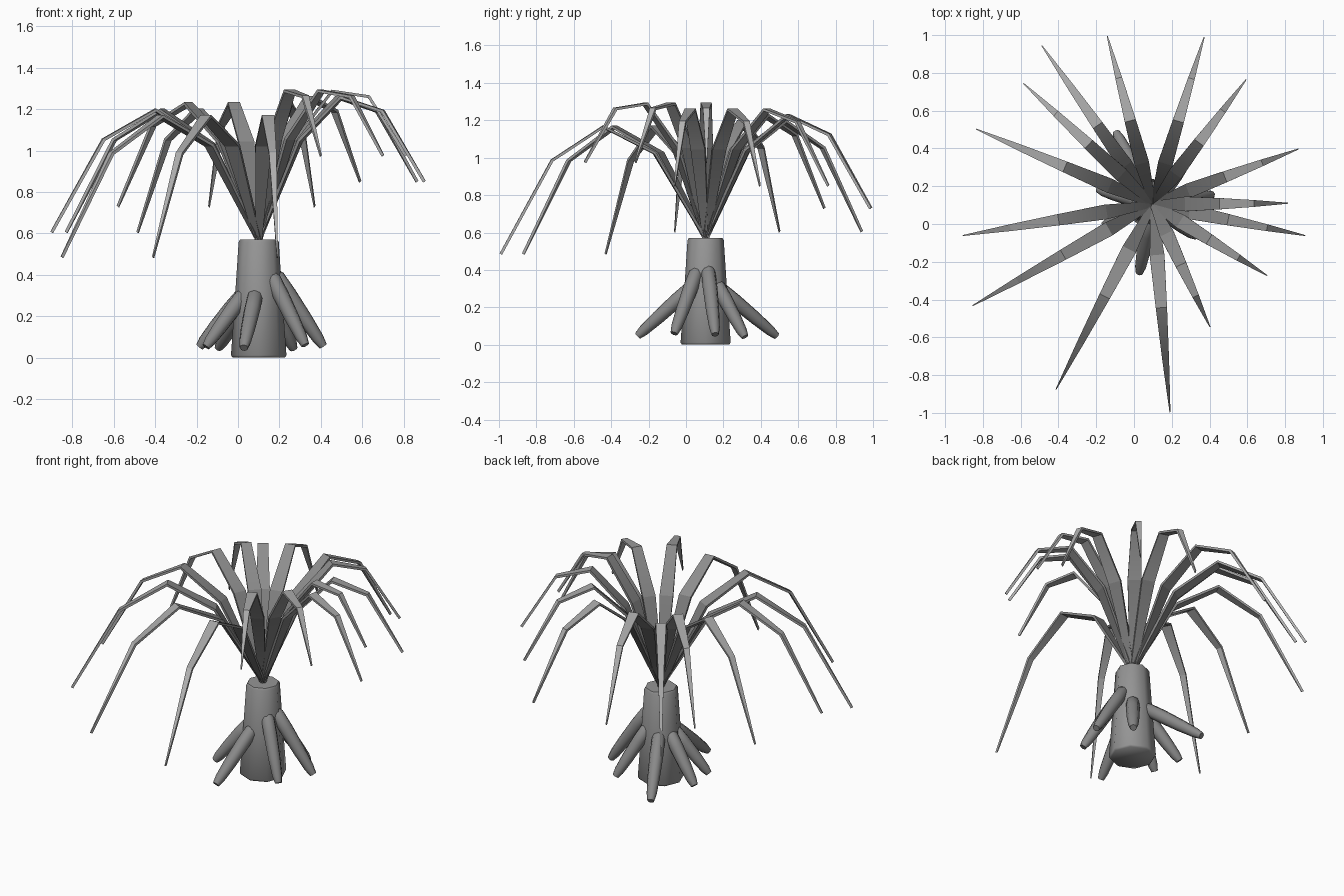
import bpy, bmesh, math
from mathutils import Vector

if "Cube" in bpy.data.objects:
    bpy.data.objects.remove(bpy.data.objects["Cube"])

C = Vector((0.10, 0.105, 0.0))   # plant axis


def grey(name, v):
    m = bpy.data.materials.new(name)
    m.diffuse_color = (v, v, v, 1)
    m.use_nodes = True
    m.node_tree.nodes["Principled BSDF"].inputs["Base Color"].default_value = m.diffuse_color
    return m


BARK = grey("bark", 0.30)
ROOT = grey("root_bark", 0.25)
LEAF = [grey(f"leaf_shade_{i}", v) for i, v in enumerate((0.21, 0.27, 0.36, 0.44))]


def finish(name, bm, angle, mats):
    bmesh.ops.recalc_face_normals(bm, faces=bm.faces)
    me = bpy.data.meshes.new(name)
    bm.to_mesh(me)
    bm.free()
    for m in mats:
        me.materials.append(m)
    ob = bpy.data.objects.new(name, me)
    bpy.context.collection.objects.link(ob)
    bpy.ops.object.select_all(action='DESELECT')
    bpy.context.view_layer.objects.active = ob
    ob.select_set(True)
    bpy.ops.object.shade_smooth_by_angle(angle=math.radians(angle))
    return ob


def lathe(name, start, end, profile, sides, angle, mat):
    """Closed tube from start to end; profile = (fraction along, radius)."""
    bm = bmesh.new()
    axis = end - start
    q = axis.to_track_quat('Z', 'Y')
    rings = []
    for t, r in profile:
        rings.append([bm.verts.new(start + axis * t + q @ Vector(
            (r * math.cos(2 * math.pi * i / sides), r * math.sin(2 * math.pi * i / sides), 0)))
            for i in range(sides)])
    for a, b in zip(rings, rings[1:]):
        for i in range(sides):
            j = (i + 1) % sides
            bm.faces.new((a[i], a[j], b[j], b[i]))
    bm.faces.new(rings[0][::-1])
    bm.faces.new(rings[-1])
    return finish(name, bm, angle, [mat])


# Trunk
lathe("trunk", C, C + Vector((0, 0, 0.57)),
      [(0, 0.126), (0.02, 0.134), (0.5, 0.115), (0.98, 0.097), (1, 0.09)], 8, 60, BARK)

# Prop roots: tip positions around the trunk, and the height where each joins
roots = [(0.03, -0.25, 0.055, 0.31), (0.32, -0.06, 0.07, 0.40), (0.405, 0.155, 0.065, 0.41),
         (0.265, 0.31, 0.05, 0.33), (-0.09, 0.475, 0.055, 0.31), (-0.18, 0.18, 0.06, 0.31),
         (-0.15, 0.0, 0.06, 0.31)]
for n, (x, y, z, top) in enumerate(roots):
    d = Vector((x - C.x, y - C.y, 0)).normalized()
    start = C + d * 0.075 + Vector((0, 0, top))
    lathe(f"root_{n + 1}", start, Vector((x, y, z)),
          [(0, 0.025), (0.06, 0.038), (0.3, 0.040), (0.65, 0.036), (0.92, 0.029), (1.03, 0.02)],
          8, 60, ROOT)

# Leaves: tip x, y, z; each arcs over from the trunk top, darker near the heart
tips = [(0.19, -0.99, .485), (-0.41, -0.87, .485), (-0.85, -0.43, .485),
        (-0.90, -0.06, .605), (-0.83, 0.50, .605), (-0.485, 0.94, .605),
        (-0.58, 0.74, .73), (-0.14, 0.99, .73), (0.37, 0.985, .73),
        (0.59, 0.76, .85), (0.865, 0.395, .85), (0.90, -0.06, .85),
        (0.81, 0.11, .975), (0.70, -0.27, .975), (0.40, -0.54, .975)]
widths = [0.03, 0.078, 0.06, 0.036, 0.005]
for n, (x, y, z) in enumerate(tips):
    bm = bmesh.new()
    base = C + Vector((0, 0, 0.565))
    run = Vector((x, y, 0)) - C
    run.z = 0
    side = Vector((-run.y, run.x, 0)).normalized()
    rise = 2.48
    sag = (z - base.z) - rise
    prev = None
    for i, w in enumerate(widths):
        t = i / 4
        p = base + run * t + Vector((0, 0, rise * t + sag * t * t))
        row = [bm.verts.new(p - side * w / 2), bm.verts.new(p + side * w / 2)]
        if prev:
            f = bm.faces.new((prev[0], row[0], row[1], prev[1]))
            f.material_index = i - 1
        prev = row
    ob = finish(f"leaf_{n + 1}", bm, 30, LEAF)
    mod = ob.modifiers.new("thickness", 'SOLIDIFY')
    mod.thickness = 0.015
    mod.offset = 0
    # solid edges between the flat sides and the rims
    mod.edge_crease_rim = 1.0
    bpy.context.view_layer.objects.active = ob
    bpy.ops.object.modifier_apply(modifier=mod.name)
    bpy.ops.object.shade_smooth_by_angle(angle=math.radians(40))
